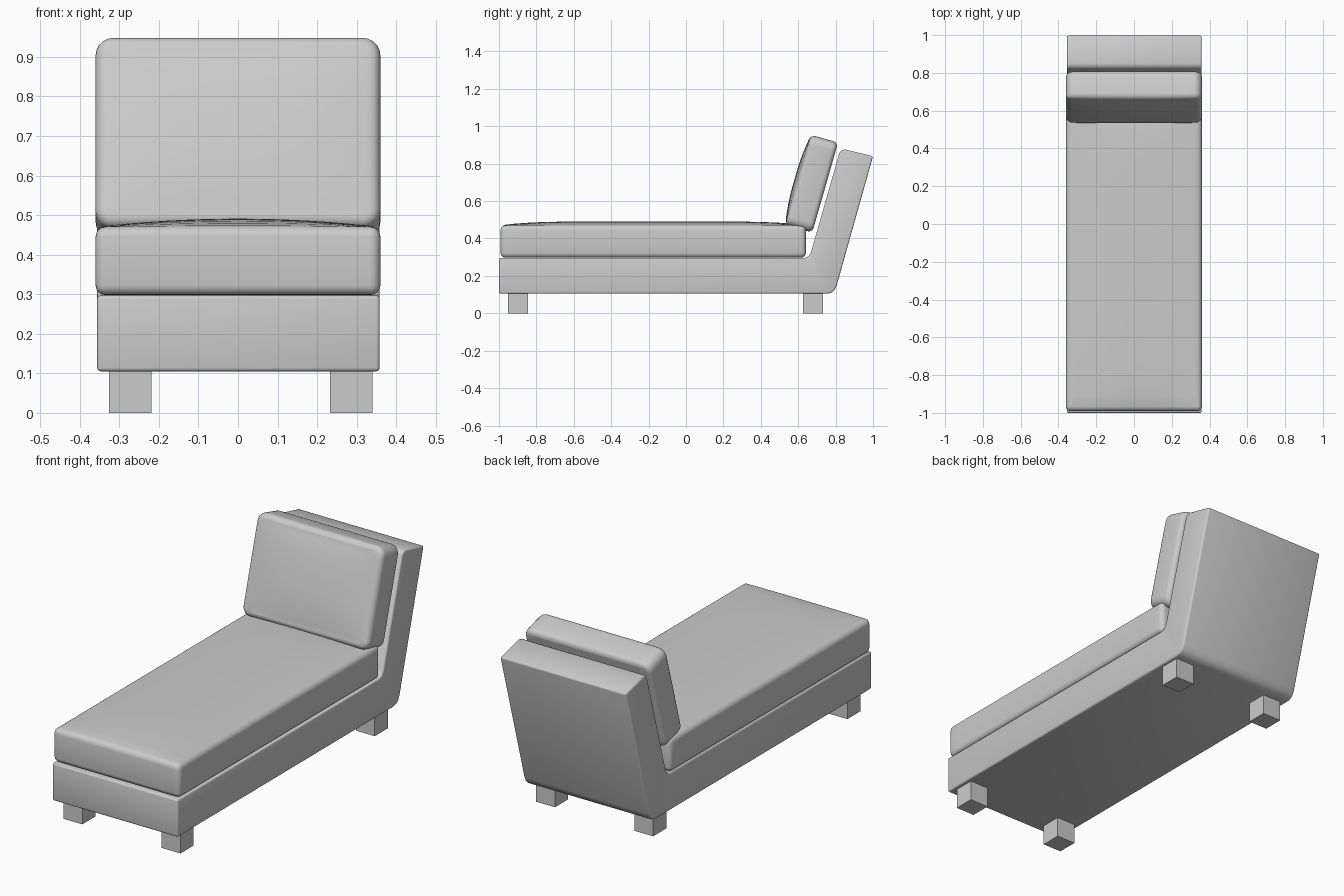
import bpy, bmesh, math
from mathutils import Vector

if "Cube" in bpy.data.objects:
    bpy.data.objects.remove(bpy.data.objects["Cube"])


def finish(bm, name, loc=(0, 0, 0), rot_x=0.0, smooth=True):
    bmesh.ops.recalc_face_normals(bm, faces=bm.faces)
    me = bpy.data.meshes.new(name)
    bm.to_mesh(me)
    bm.free()
    ob = bpy.data.objects.new(name, me)
    ob.location = loc
    ob.rotation_euler.x = rot_x
    bpy.context.collection.objects.link(ob)
    if smooth:
        bpy.ops.object.select_all(action='DESELECT')
        ob.select_set(True)
        bpy.context.view_layer.objects.active = ob
        bpy.ops.object.shade_smooth_by_angle(angle=math.radians(40))
    return ob


def box(size):
    bm = bmesh.new()
    bmesh.ops.create_cube(bm, size=1)
    bmesh.ops.scale(bm, vec=size, verts=bm.verts)
    return bm


def cushion(name, size, loc, rot_x, corner, rim, crown, px, py):
    """Rounded box whose local +z face is puffed up by crown."""
    bm = box(size)
    hx, hy, hz = (s / 2 for s in size)
    # round the four corners, then the top and bottom rims
    up = [e for e in bm.edges if abs(e.verts[0].co.z - e.verts[1].co.z) > hz]
    bmesh.ops.bevel(bm, geom=up, offset=corner, segments=5, profile=0.5, affect='EDGES')
    rims = [e for e in bm.edges
            if abs(e.verts[0].co.z - e.verts[1].co.z) < 1e-5]
    bmesh.ops.bevel(bm, geom=rims, offset=rim, segments=4, profile=0.5, affect='EDGES')
    # slice into a grid so the top can bulge
    for axis, h in ((0, hx), (1, hy)):
        n = Vector((axis == 0, axis == 1, 0))
        for i in range(-9, 10):
            bmesh.ops.bisect_plane(bm, geom=bm.verts[:] + bm.edges[:] + bm.faces[:],
                                   plane_co=n * (h * i / 10), plane_no=n)
    for v in bm.verts:
        if v.co.z > 0:
            fx = max(0, 1 - abs(v.co.x / hx) ** px)
            fy = max(0, 1 - abs(v.co.y / hy) ** py)
            v.co.z += crown * fx * fy * v.co.z / hz
    return finish(bm, name, loc, rot_x)


# one-piece base and leaning back, as a side profile extruded across x
profile = [(-1, 0.105), (0.755, 0.105), (0.778, 0.111), (0.795, 0.126), (0.806, 0.15),
           (1.0, 0.84), (0.85, 0.876), (0.832, 0.872), (0.82, 0.858),
           (0.668, 0.325), (0.655, 0.305), (0.635, 0.297), (-1, 0.297)]
bm = bmesh.new()
face = bm.faces.new([bm.verts.new((-0.356, y, z)) for y, z in profile])
side = bmesh.ops.extrude_face_region(bm, geom=[face])
bmesh.ops.translate(bm, vec=(0.714, 0, 0),
                    verts=[g for g in side['geom'] if isinstance(g, bmesh.types.BMVert)])
bmesh.ops.recalc_face_normals(bm, faces=bm.faces)
sharp = [e for e in bm.edges if e.calc_face_angle(0) > math.radians(50)]
bmesh.ops.bevel(bm, geom=sharp, offset=0.009, segments=3, profile=0.5, affect='EDGES')
finish(bm, "base_frame")

# cushions
cushion("seat_cushion", (0.72, 1.632, 0.172), (0, -0.175, 0.384), 0,
        0.025, 0.025, 0.021, 2, 6)
cushion("back_cushion", (0.72, 0.5, 0.15), (0, 0.672, 0.693), math.radians(74),
        0.045, 0.025, 0.02, 3, 2.5)

# block legs
for x, sx in ((-0.272, "left"), (0.286, "right")):
    for y, sy in ((-0.898, "front"), (0.678, "back")):
        finish(box((0.107, 0.107, 0.11)), f"{sy}_{sx}_leg", (x, y, 0.055), smooth=False)
